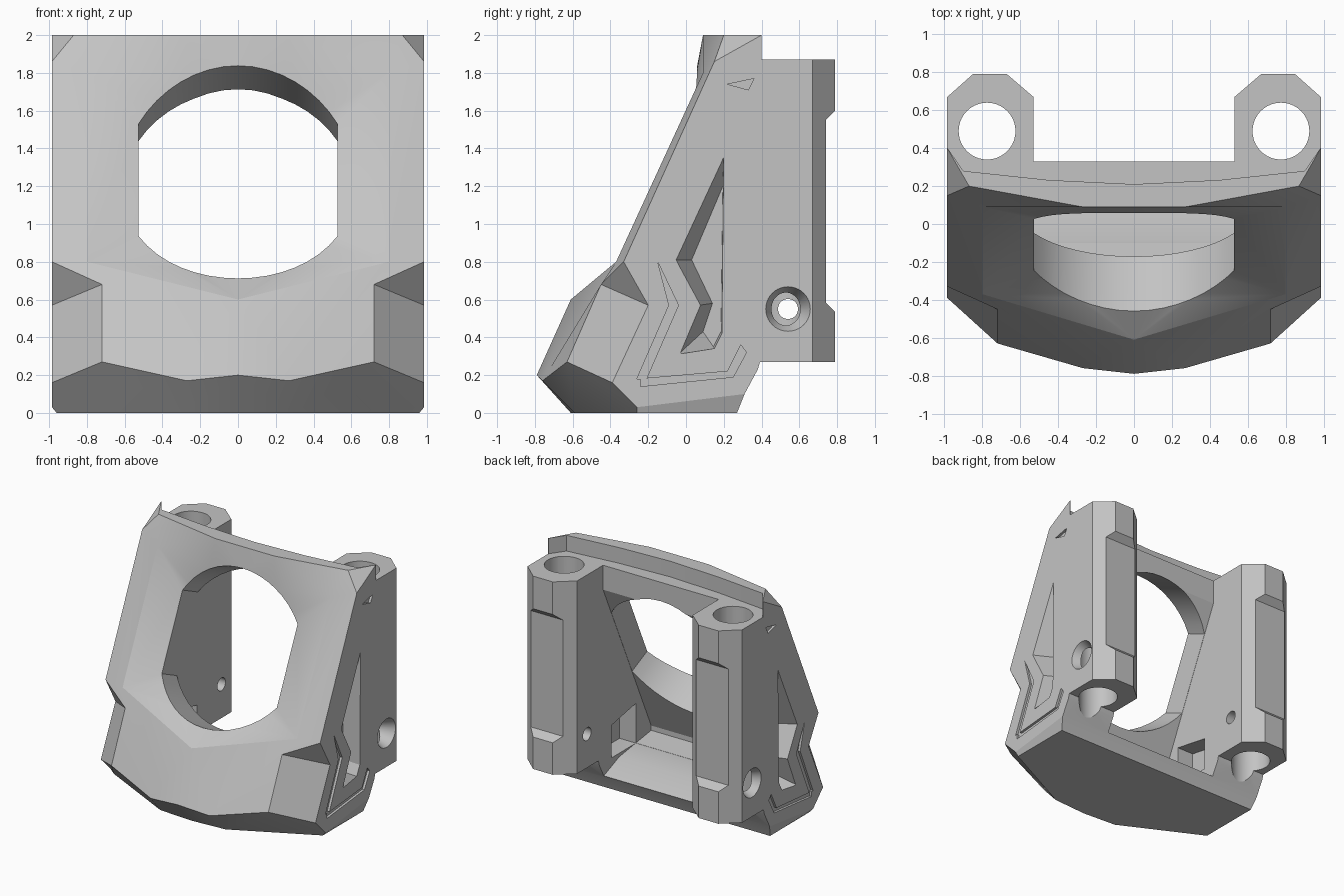
import bpy, bmesh, math

cube = bpy.data.objects.get("Cube")
if cube:
    bpy.data.objects.remove(cube, do_unlink=True)

grey = bpy.data.materials.new("light_grey")
grey.use_nodes = True
grey.diffuse_color = (0.55, 0.55, 0.55, 1)
grey.node_tree.nodes["Principled BSDF"].inputs["Base Color"].default_value = grey.diffuse_color

W = 0.985      # half width of the housing
BORE = 0.62    # bore radius
FLAT = 0.528   # half width of the bore between its flat sides
STEPS = 8


def finish(bm, name):
    bmesh.ops.remove_doubles(bm, verts=bm.verts, dist=0.0001)
    bmesh.ops.recalc_face_normals(bm, faces=bm.faces)
    mesh = bpy.data.meshes.new(name)
    bm.to_mesh(mesh)
    bm.free()
    obj = bpy.data.objects.new(name, mesh)
    bpy.context.collection.objects.link(obj)
    mesh.materials.append(grey)
    return obj


def prism(axis, outline, lo, hi, end=None):
    """Loft an outline along x or z, optionally to a different end outline."""
    bm = bmesh.new()

    def ring(points, h):
        return [bm.verts.new((h, u, v) if axis == "x" else (u, v, h)) for u, v in points]
    a, b = ring(outline, lo), ring(end or outline, hi)
    bm.faces.new(a)
    bm.faces.new(b)
    n = len(a)
    for i in range(n):
        j = (i + 1) % n
        bm.faces.new((a[i], a[j], b[j], b[i]))
    return finish(bm, "cutter")


def circle(u, v, r, n=40):
    return [(u + r * math.cos(math.tau * i / n), v + r * math.sin(math.tau * i / n))
            for i in range(n)]


def combine(target, tool, operation="DIFFERENCE"):
    tool.hide_render = True
    mod = target.modifiers.new("combine", "BOOLEAN")
    mod.operation = operation
    mod.solver = "EXACT"
    mod.object = tool
    bpy.context.view_layer.objects.active = target
    bpy.ops.object.modifier_apply(modifier=mod.name)
    bpy.data.objects.remove(tool, do_unlink=True)


# Corner points of one half of the housing
POINTS = {
    # front chin and side notch
    "A": (0, -.79, .2), "B": (.27, -.76, .17), "C": (.72, -.63, .27),
    "D": (W, -.39, .16), "E": (.72, -.45, .68), "F": (W, -.33, .8), "G": (W, -.2, .57),
    # frame around the bore, and top corner
    "K": (0, -.61, .6), "M": (.8, -.37, .8), "N": (.8, .09, 1.8), "P": (.27, .09, 2),
    "U": (0, .09, 2), "I": (W, .15, 1.86), "J": (.87, .2, 2), "H": (W, .4, 2), "T": (0, .4, 2),
    # underside and back
    "a": (0, -.61, 0), "b": (.3, -.59, 0), "d": (W, -.26, .03), "y": (.96, -.26, 0),
    "x": (.96, .27, 0), "n": (0, .27, 0), "e": (W, .31, .1), "o": (0, .31, .1),
    "f": (W, .38, .23), "p": (0, .38, .23), "g": (W, .4, .3), "q": (0, .4, .3),
}
FACES = ("ABK BCE BEMK CDGE EGF EFM MFIN NIJP IJH PJHTU DGFIHgfed HgqT gfpq feop "
         "exno dexy abyxn ABba BCb CDdyb").split()


def bore_point(x, v, depth):
    """Point on the tilted bore: v runs up the sloped front, depth runs inward."""
    return (x, -.2 + v * .418 + depth * .908, 1.275 + v * .908 - depth * .418)


def build_housing():
    bm = bmesh.new()
    arc = math.asin(FLAT / BORE)
    lower = [arc * i / STEPS for i in range(STEPS + 1)]
    section = [(BORE * math.sin(t), -BORE * math.cos(t)) for t in lower]
    section += [(x, -v) for x, v in reversed(section)]
    half = STEPS // 2
    last = len(section) - 1
    for s in (1, -1):
        V = {k: bm.verts.new((s * x, y, z)) for k, (x, y, z) in POINTS.items()}
        for f in FACES:
            bm.faces.new([V[c] for c in f])
        rim, end = [], []
        for x, v in section:
            rim.append(bm.verts.new(bore_point(s * x, v, .1 * (x / FLAT) ** 2)))
            end.append(bm.verts.new(bore_point(s * x, v, .36)))
        # dished surround fanning from the frame to the bore rim
        for i in range(last):
            if i == STEPS:
                bm.faces.new((V["M"], V["N"], rim[i + 1], rim[i]))
            else:
                hub = "K" if i < half else "M" if i < STEPS else "N" if i < last - half else "P"
                bm.faces.new((V[hub], rim[i + 1], rim[i]))
            bm.faces.new((rim[i], rim[i + 1], end[i + 1], end[i]))
        bm.faces.new((V["K"], V["M"], rim[half]))
        bm.faces.new((V["N"], V["P"], rim[last - half]))
        bm.faces.new((V["P"], V["U"], rim[last]))
        bm.faces.new(end)
    return finish(bm, "bore_housing")


housing = build_housing()

# Open cavity behind the front wall, and its wider lower pocket
combine(housing, prism("x", [(.95, .115), (.33, .115), (.12, .2), (-.3, .26), (-.3, .3),
                             (.33, 1.667), (.33, 2.2), (.95, 2.2)], -.53, .53))
combine(housing, prism("x", [(-.1, .23), (.22, .23), (.22, .5), (-.1, .56)], -.68, .68))

# Step behind the curved top lip
lip = [(.45, .232), (.9, .28), (.99, .41), (1.1, .5), (1.1, 1)]
combine(housing, prism("z", [(-x, y) for x, y in reversed(lip)] + [(0, .21)] + lip, 1.87, 2.2))

# Rear mounting posts with a recessed back
section = [(.53, .37), (.53, .67), (.67, .79), (.85, .79), (W, .67), (W, .37)]
for s in (1, -1):
    post = prism("z", [(s * x, y) for x, y in section], .27, 1.87)
    combine(post, prism("x", [(.85, 1.66), (.74, 1.55), (.74, .585), (.85, .475)],
                        s * .4, s * 1.1))
    combine(housing, post, "UNION")

# Side decoration: deep window pocket, shallow grooves
pocket = [(.2, 1.37), (-.06, .81), (.07, .57), (-.04, .31), (.15, .34), (.19, .42)]
pocket_floor = [(.195, 1.2), (.03, .81), (.14, .58), (.09, .43), (.145, .35), (.185, .43)]
grooves = [
    [(-.15, .8), (-.04, .57), (-.21, .18), (-.26, .18), (-.09, .57)],
    [(-.24, .18), (.22, .22), (.29, .36), (.32, .32), (.25, .19), (-.24, .14)],
    [(.22, 1.74), (.36, 1.77), (.33, 1.71)],
]
for s in (1, -1):
    combine(housing, prism("x", pocket, s * 1.0, s * .83, pocket_floor))
    for groove in grooves:
        combine(housing, prism("x", groove, s * 1.05, s * .965))

# Vertical rod holes and countersunk cross holes in the posts
for s in (1, -1):
    combine(housing, prism("z", circle(s * .775, .49, .15), -.1, 2.2))
    combine(housing, prism("x", circle(.54, .55, .053), s * .4, s * 1.1))
    combine(housing, prism("x", circle(.54, .55, .125), s * 1.0, s * .86, circle(.54, .55, .06)))

housing.name = "bore_housing"
bpy.ops.object.select_all(action="DESELECT")
housing.select_set(True)
bpy.context.view_layer.objects.active = housing
bpy.ops.object.shade_smooth_by_angle(angle=math.radians(20))
